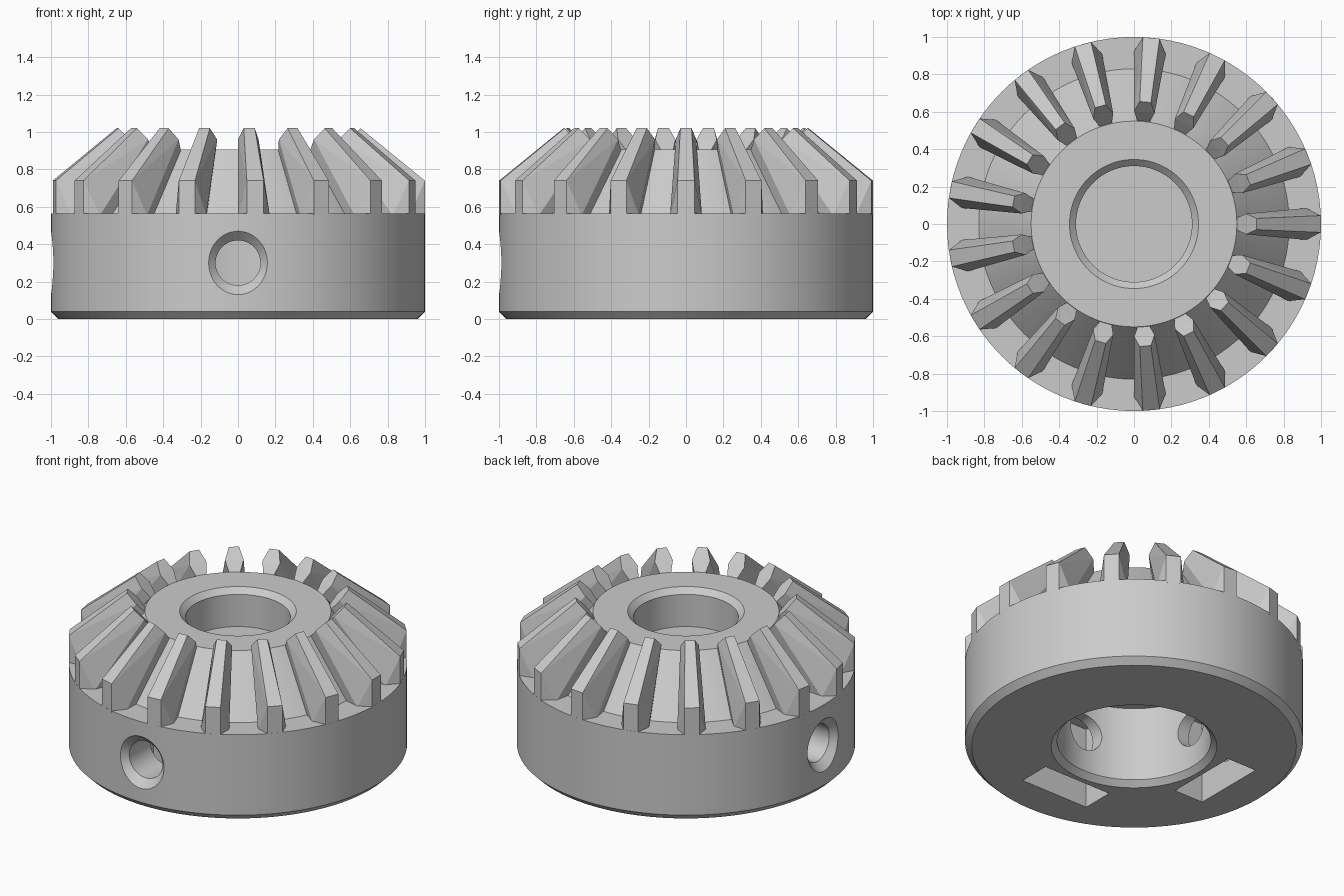
import bpy, bmesh
from math import pi, tau, radians
from mathutils import Matrix

if "Cube" in bpy.data.objects:
    bpy.data.objects.remove(bpy.data.objects["Cube"])

TEETH = 17

grey = bpy.data.materials.new("light grey")
grey.use_nodes = True
grey.diffuse_color = (0.6, 0.6, 0.6, 1)
grey.node_tree.nodes["Principled BSDF"].inputs["Base Color"].default_value = (0.6, 0.6, 0.6, 1)


def add_object(name, bm):
    bmesh.ops.recalc_face_normals(bm, faces=bm.faces)
    mesh = bpy.data.meshes.new(name)
    bm.to_mesh(mesh)
    bm.free()
    mesh.materials.append(grey)
    obj = bpy.data.objects.new(name, mesh)
    bpy.context.collection.objects.link(obj)
    return obj


def lathe(profile, steps):
    """Spin an (r, z) profile, whose ends lie on the axis, into a solid."""
    bm = bmesh.new()
    verts = [bm.verts.new((r, 0, z)) for r, z in profile]
    edges = [bm.edges.new(pair) for pair in zip(verts, verts[1:])]
    bmesh.ops.spin(bm, geom=verts + edges, axis=(0, 0, 1), cent=(0, 0, 0),
                   angle=tau, steps=steps, use_merge=True)
    bmesh.ops.remove_doubles(bm, verts=bm.verts, dist=1e-4)
    return bm


def activate(obj):
    bpy.ops.object.select_all(action="DESELECT")
    obj.select_set(True)
    bpy.context.view_layer.objects.active = obj


def cut(obj, bm):
    """Subtract a solid from the object and discard the cutter."""
    cutter = add_object("cutter", bm)
    cutter.hide_render = True
    mod = obj.modifiers.new("cut", "BOOLEAN")
    mod.operation = "DIFFERENCE"
    mod.solver = "EXACT"
    mod.object = cutter
    activate(obj)
    bpy.ops.object.modifier_apply(modifier=mod.name)
    bpy.data.objects.remove(cutter)


# Gear body: bore below, shallow recess above, root cone between ring and hub
body = add_object("gear_body", lathe([
    (0, .52), (.455, .52), (.455, .035), (.49, 0), (.96, 0), (1, .04),
    (1, .565), (.83, .565), (.55, .905), (.345, .905), (.31, .87),
    (.31, .66), (0, .66)], 96))

# Countersunk screw holes and nut slots on the front and right sides
for turn in (-pi / 2, pi):
    spin = Matrix.Rotation(turn, 4, "Z")

    hole = lathe([(0, .3), (.12, .3), (.12, .95), (.22, 1.05), (0, 1.05)], 48)
    lay_down = Matrix.Translation((0, 0, .3)) @ Matrix.Rotation(pi / 2, 4, "Y")
    bmesh.ops.transform(hole, matrix=spin @ lay_down, verts=hole.verts)
    cut(body, hole)

    slot = bmesh.new()
    size = Matrix.Diagonal((.21, .49, .63, 1))
    place = Matrix.Translation((.627, 0, .215))
    bmesh.ops.create_cube(slot, size=1, matrix=spin @ place @ size)
    cut(body, slot)

activate(body)
bpy.ops.object.shade_smooth_by_angle(angle=radians(25))

# One tapered tooth: outer face, widest ridge, inner end and buried root
half = [(.999, .045, .74), (.999, .045, .555), (.92, .085, .555),
        (.6, .055, .96), (.655, .03, 1.02), (.82, .06, .555), (.55, .033, .9)]
bm = bmesh.new()
for x, y, z in half:
    for side in (1, -1):
        bm.verts.new((x, side * y, z))
bmesh.ops.convex_hull(bm, input=bm.verts)
bmesh.ops.dissolve_limit(bm, angle_limit=radians(2), verts=bm.verts, edges=bm.edges)
tooth = add_object("tooth_1", bm)

# Repeat the tooth around the axis
for i in range(1, TEETH):
    copy = bpy.data.objects.new(f"tooth_{i + 1}", tooth.data)
    copy.rotation_euler.z = tau * i / TEETH
    bpy.context.collection.objects.link(copy)
